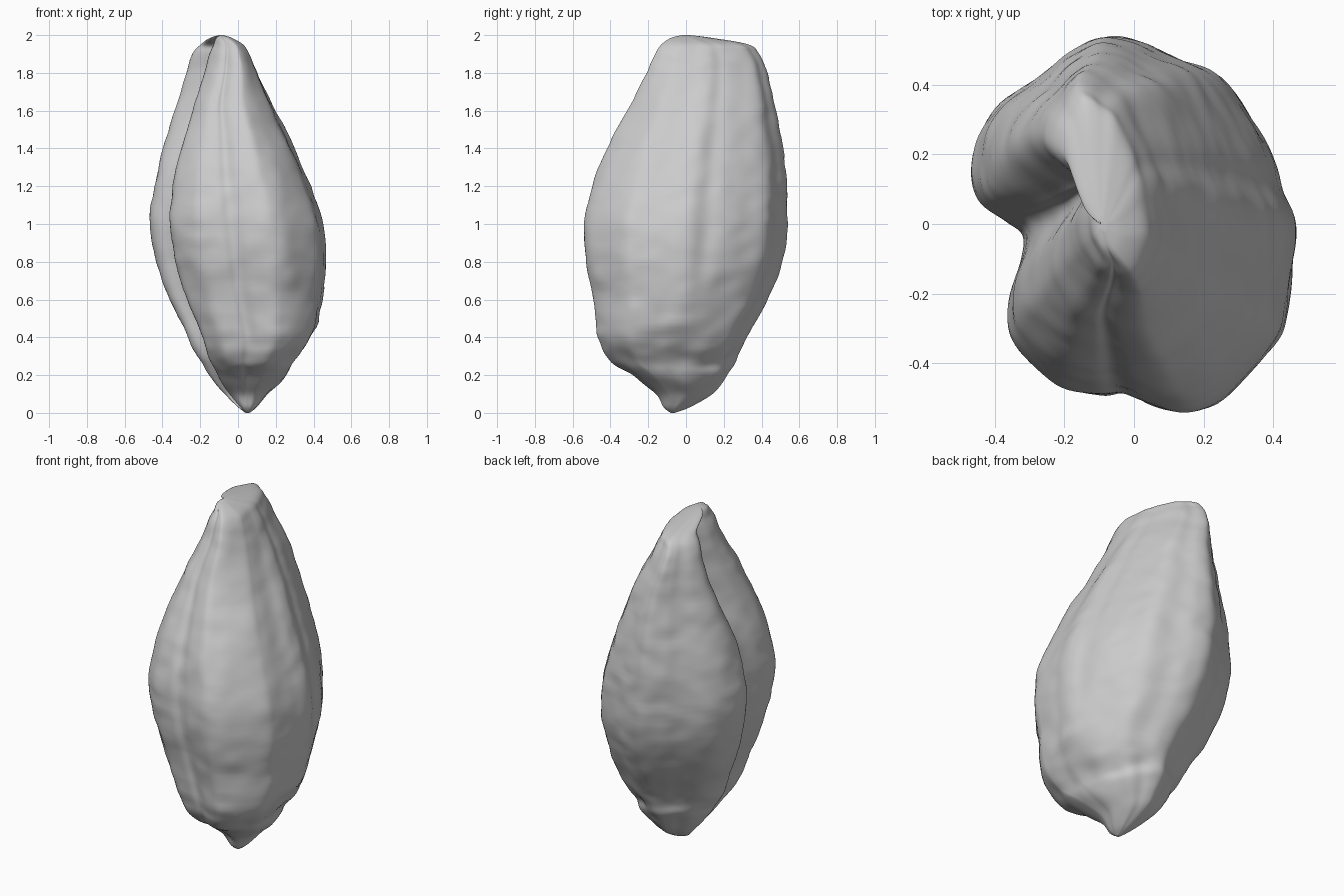
import bpy
import bmesh
import math
from mathutils import Vector, noise

SIDES_PER_POINT = 6
RINGS_PER_LEVEL = 7

# Lobed cross-section, counter-clockwise, scaled to its own half widths
SECTION = [
    (.465, -.03), (.455, .06), (.41, .17), (.34, .30), (.25, .43), (.12, .485),
    (.02, .53), (-.08, .54), (-.18, .49), (-.26, .43), (-.38, .35), (-.45, .25),
    (-.47, .14), (-.45, .06), (-.38, .01), (-.33, -.03), (-.33, -.10),
    (-.355, -.20), (-.36, -.30), (-.32, -.37), (-.22, -.46), (-.10, -.49),
    (-.03, -.485), (.05, -.52), (.15, -.54), (.22, -.52), (.31, -.45),
    (.41, -.33), (.435, -.25), (.45, -.12)]

# Height, then x and y limits of the pod at that height
LEVELS = [
    (0, .04, .06, -.08, -.06), (.03, 0, .10, -.12, .02), (.1, -.07, .16, -.16, .14),
    (.2, -.16, .27, -.29, .22), (.28, -.20, .32, -.41, .26), (.4, -.26, .41, -.465, .32),
    (.6, -.36, .45, -.49, .43), (.8, -.43, .47, -.53, .51), (1, -.465, .455, -.54, .535),
    (1.2, -.44, .385, -.50, .535), (1.4, -.395, .30, -.42, .51), (1.6, -.34, .20, -.31, .475),
    (1.8, -.28, .11, -.21, .43), (1.9, -.245, .065, -.165, .385), (1.95, -.20, .03, -.13, .33),
    (1.985, -.15, -.03, -.08, .14), (2, -.10, -.08, -.02, .02)]


def spline(a, b, c, d, t):
    """Smooth curve from b to c."""
    return [.5 * (2 * q + (r - p) * t + (2 * p - 5 * q + 4 * r - s) * t * t
                  + (3 * q - p - 3 * r + s) * t ** 3)
            for p, q, r, s in zip(a, b, c, d)]


def refine(points, steps, closed):
    """Fill in a coarse list of points with smooth ones."""
    n = len(points)
    pick = (lambda i: points[i % n]) if closed else (lambda i: points[max(0, min(n - 1, i))])
    fine = [spline(pick(i - 1), pick(i), pick(i + 1), pick(i + 2), k / steps)
            for i in range(n if closed else n - 1) for k in range(steps)]
    return fine if closed else fine + [points[-1]]


def bump(value, centre, width):
    return math.exp(-((value - centre) / width) ** 2)


def smoothstep(value, low, high):
    t = max(0, min(1, (value - low) / (high - low)))
    return t * t * (3 - 2 * t)


def surface_point(u, v, level):
    z, x0, x1, y0, y1 = level
    # Fold on the right flank, opening into a hollow near the crown
    if u < 0:
        crown = smoothstep(z, 1.2, 1.85)
        depth = .04 + .5 * crown * (1 - smoothstep(z, 1.93, 1.99))
        u *= 1 - depth * bump(v, -.06 + .08 * crown, .17 + .06 * crown)
    # Front lobe lies further in than the back one towards the crown
    if u < 0 and v < 0:
        u *= 1 - .22 * smoothstep(z, 1.2, 1.75)
    # Shallow seam and the arched dent above the stalk
    if u > 0:
        u *= 1 - .04 * bump(v, .2, .1) * smoothstep(z, .5, .8)
        arch = smoothstep(z, .15, .3) * (1 - smoothstep(z, .38, .48))
        u *= 1 - .09 * arch * bump(v, -.02, .42)
    # Crest leans to the right towards the back
    lean = .3 * smoothstep(z, 1.6, 1.95)
    u = u * (1 - .4 * lean) - lean * v
    p = Vector(((x0 + x1) / 2 + u * (x1 - x0) / 2,
                (y0 + y1) / 2 + v * (y1 - y0) / 2, z))
    # Uneven skin, wrinkled across and lumpier round the stalk
    out = Vector((u, v, 0)).normalized()
    fade = min(1, (x1 - x0) * 2)
    lumps = .006 + .012 * bump(z, .27, .12)
    rough = (noise.noise(p * 7) * lumps
             + noise.noise(Vector((p.x * 9, p.y * 9, z * 18))) * .008)
    return p + out * rough * fade


def build_pod(name, material):
    outline = refine([(x / .467, y / .54) for x, y in SECTION], SIDES_PER_POINT, True)
    levels = refine(LEVELS, RINGS_PER_LEVEL, False)
    bm = bmesh.new()
    rings = [[bm.verts.new(surface_point(u, v, level)) for u, v in outline]
             for level in levels]
    count = len(outline)
    for low, high in zip(rings, rings[1:]):
        for i in range(count):
            j = (i + 1) % count
            bm.faces.new((low[i], low[j], high[j], high[i]))
    bm.faces.new(rings[0][::-1])
    bm.faces.new(rings[-1])
    bmesh.ops.recalc_face_normals(bm, faces=bm.faces)
    mesh = bpy.data.meshes.new(name)
    bm.to_mesh(mesh)
    bm.free()
    mesh.materials.append(material)
    mesh.shade_smooth()
    pod = bpy.data.objects.new(name, mesh)
    bpy.context.collection.objects.link(pod)
    # Soften the folds slightly
    soften = pod.modifiers.new("soften", 'SMOOTH')
    soften.factor = .5
    soften.iterations = 3
    return pod


default = bpy.data.objects.get("Cube")
if default:
    bpy.data.objects.remove(default, do_unlink=True)

grey = bpy.data.materials.new("plain grey")
grey.use_nodes = True
colour = (.6, .6, .6, 1)
grey.diffuse_color = colour
grey.node_tree.nodes["Principled BSDF"].inputs["Base Color"].default_value = colour

build_pod("seed_pod", grey)
